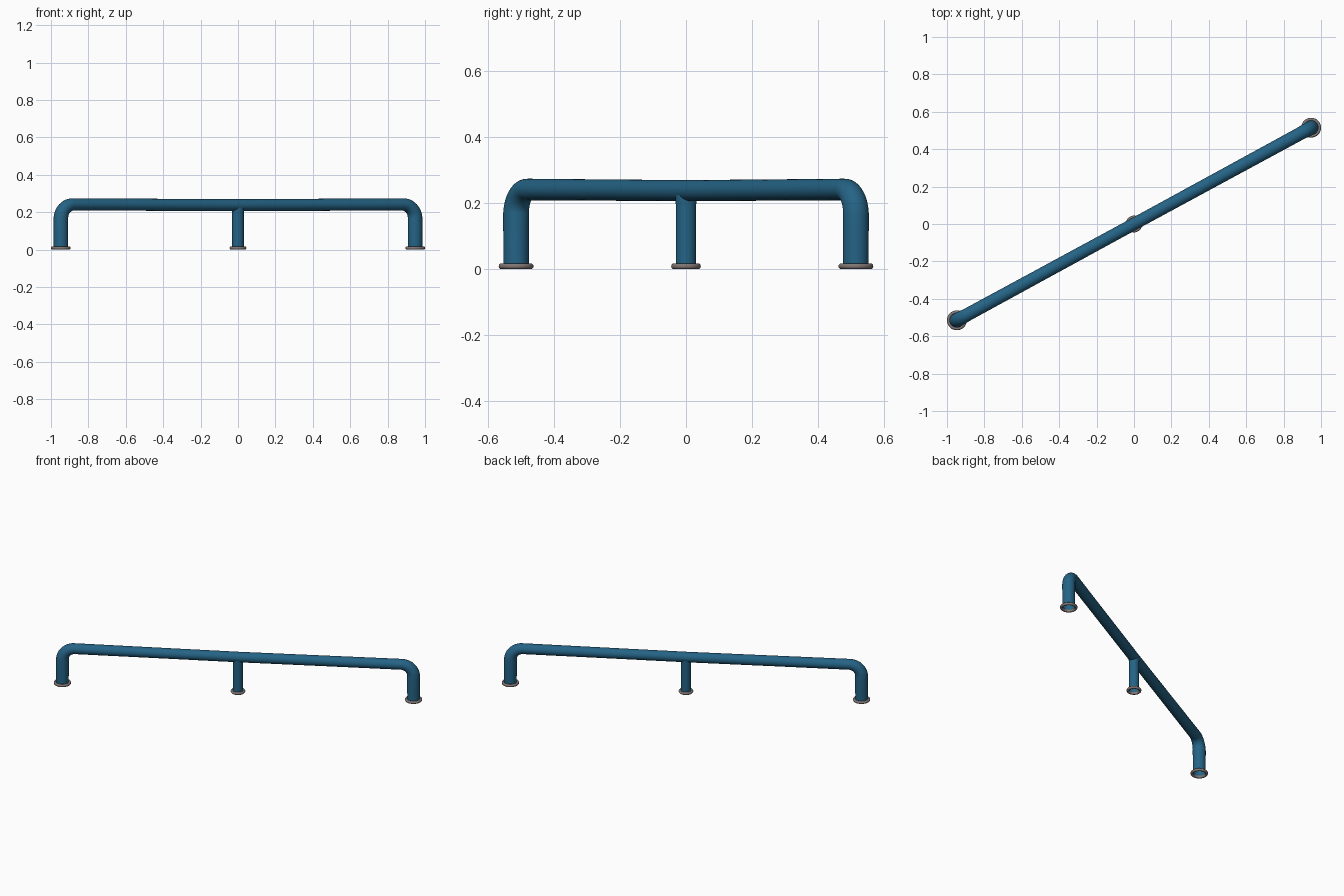
import bpy, bmesh, math
from mathutils import Vector

if "Cube" in bpy.data.objects:
    bpy.data.objects.remove(bpy.data.objects["Cube"])

def material(name, rgb):
    m = bpy.data.materials.new(name)
    m.diffuse_color = (*rgb, 1)
    m.use_nodes = True
    m.node_tree.nodes["Principled BSDF"].inputs["Base Color"].default_value = m.diffuse_color
    return m

BLUE = material("blue paint", (0.018, 0.125, 0.235))
GREY = material("grey metal", (0.22, 0.185, 0.175))
SEG = 32
END = Vector((0.947, 0.515, 0))
HALF = END.length
DIR = END.normalized()
SIDE = Vector((-DIR.y, DIR.x, 0))

def loft(name, rings, mat, closed=False):
    bm = bmesh.new()
    vs = [[bm.verts.new(p) for p in r] for r in rings]
    pairs = list(zip(vs, vs[1:])) + ([(vs[-1], vs[0])] if closed else [])
    for a, b in pairs:
        for i in range(len(a)):
            j = (i + 1) % len(a)
            bm.faces.new((a[i], a[j], b[j], b[i]))
    bmesh.ops.recalc_face_normals(bm, faces=bm.faces)
    me = bpy.data.meshes.new(name)
    bm.to_mesh(me)
    bm.free()
    me.materials.append(mat)
    for p in me.polygons:
        p.use_smooth = True
    ob = bpy.data.objects.new(name, me)
    bpy.context.collection.objects.link(ob)
    return ob

def circle(c, across, r, r_side):
    return [c + across * (r * math.cos(t)) + SIDE * (r_side * math.sin(t))
            for t in (2 * math.pi * i / SEG for i in range(SEG))]

# bent rail: (distance along, height, bend angle, radius, sideways radius)
B, TOP = 0.075, 0.2415
half = [(HALF, 0.004, 0, 0.0385, 0.0385), (HALF, 0.09, 0, 0.039, 0.039)]
for k in range(11):
    a = math.pi / 2 * k / 10
    f = k / 10
    half.append((HALF - B + B * math.cos(a), TOP - B + B * math.sin(a), a,
                 0.0395 - 0.0067 * f, 0.0395 - 0.0045 * f))
half.append((HALF * 0.5, 0.24, math.pi / 2, 0.0322, 0.034))
path = [(-d, z, -a, r, s) for d, z, a, r, s in half]
path.append((0, 0.238, math.pi / 2, 0.032, 0.033))
path += half[::-1]
rings = []
for d, z, a, r, s in path:
    if d < 0:  # mirrored half keeps ring order consistent
        across = -DIR * math.cos(a) + Vector((0, 0, math.sin(-a)))
        rings.append(circle(DIR * d + Vector((0, 0, z)), across, r, s))
    else:
        across = DIR * math.cos(a) + Vector((0, 0, math.sin(a)))
        rings.append(circle(DIR * d + Vector((0, 0, z)), across, r, s))
loft("bent_rail", rings, BLUE)

# middle post, open underneath
loft("middle_post", [circle(Vector((0, 0, z)), DIR, r, r)
                     for z, r in ((0.004, 0.031), (0.19, 0.031), (0.225, 0.032))], BLUE)

# rounded foot rings
def foot_ring(name, pos, inner, outer):
    mid, w, h = (inner + outer) / 2, (outer - inner) / 2, 0.009
    prof = [(mid + w * math.cos(t), h + h * math.sin(t))
            for t in (2 * math.pi * i / 12 for i in range(12))]
    loft(name, [circle(pos + Vector((0, 0, z)), DIR, r, r) for r, z in prof], GREY, True)

foot_ring("right_foot_ring", END, 0.036, 0.053)
foot_ring("left_foot_ring", -END, 0.036, 0.053)
foot_ring("middle_foot_ring", Vector((0, 0, 0)), 0.029, 0.045)
